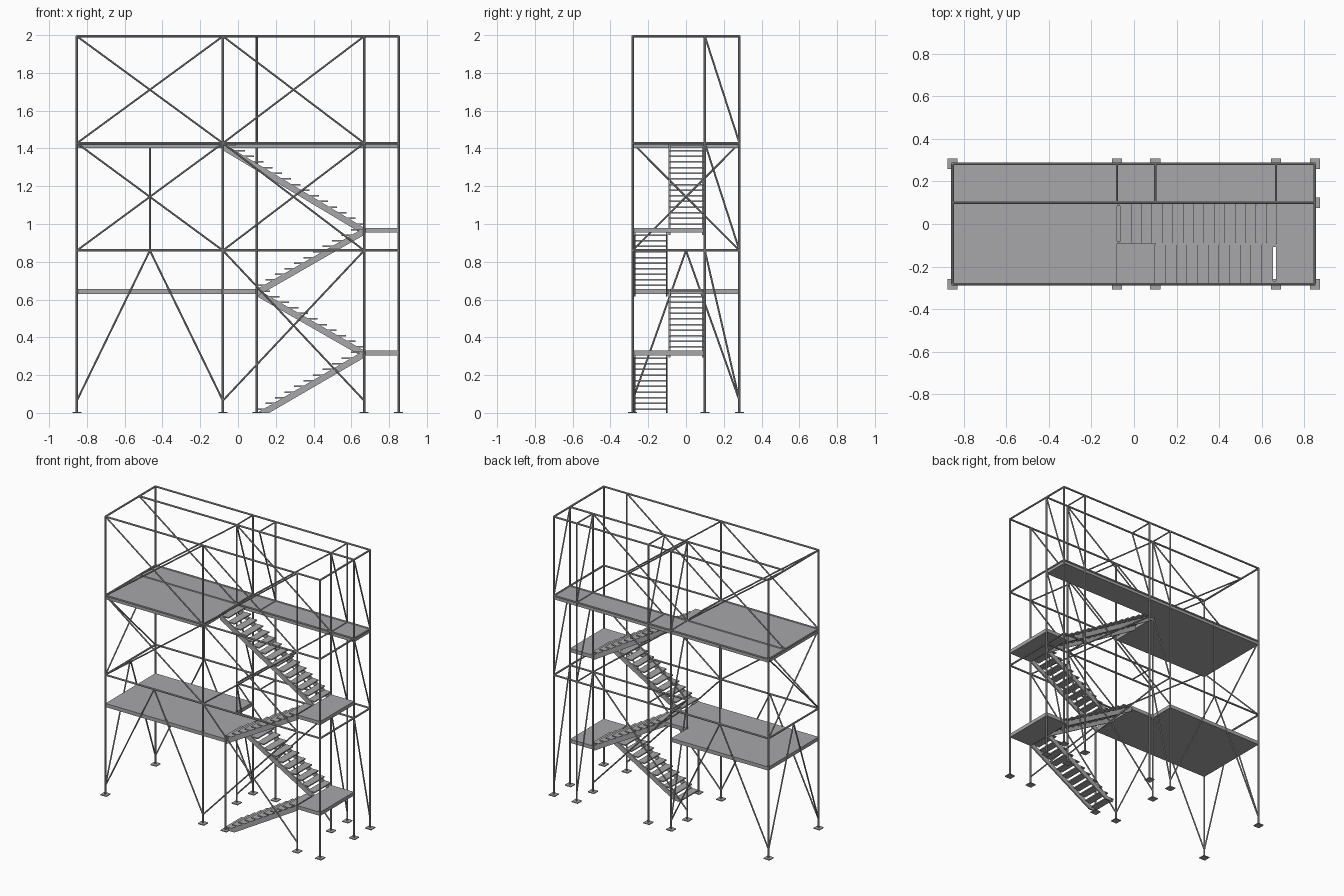
import bpy, bmesh
from mathutils import Vector, Matrix

cube = bpy.data.objects.get("Cube")
if cube:
    bpy.data.objects.remove(cube, do_unlink=True)

steel = bpy.data.materials.new("grey steel")
steel.use_nodes = True
GREY = (0.39, 0.39, 0.40, 1)
steel.diffuse_color = GREY
steel.node_tree.nodes["Principled BSDF"].inputs["Base Color"].default_value = GREY


def finish(name, bm):
    bmesh.ops.recalc_face_normals(bm, faces=bm.faces)
    mesh = bpy.data.meshes.new(name)
    bm.to_mesh(mesh)
    bm.free()
    mesh.materials.append(steel)
    obj = bpy.data.objects.new(name, mesh)
    bpy.context.collection.objects.link(obj)
    return obj


def tube(bm, a, b, radius):
    a, b = Vector(a), Vector(b)
    d = b - a
    m = Matrix.Translation((a + b) / 2) @ d.to_track_quat('Z', 'Y').to_matrix().to_4x4()
    bmesh.ops.create_cone(bm, cap_ends=True, segments=8, radius1=radius,
                          radius2=radius, depth=d.length, matrix=m)


def box(bm, lo, hi):
    lo, hi = Vector(lo), Vector(hi)
    m = Matrix.Translation((lo + hi) / 2) @ Matrix.Diagonal((*(hi - lo), 1))
    bmesh.ops.create_cube(bm, size=1, matrix=m)


def prism(bm, profile, y0, y1):
    """Extrude an x-z outline along y."""
    face = bm.faces.new([bm.verts.new((x, y0, z)) for x, z in profile])
    new = bmesh.ops.extrude_face_region(bm, geom=[face])["geom"]
    verts = [v for v in new if isinstance(v, bmesh.types.BMVert)]
    bmesh.ops.translate(bm, verts=verts, vec=(0, y1 - y0, 0))


# Setting-out lines of the scaffold
XL, XA, XB, XC, XR = -0.853, -0.08, 0.10, 0.668, 0.85
YF, YM, YB = -0.283, 0.10, 0.283
Z0, Z1, Z2, Z3 = 0.065, 0.86, 1.428, 1.994
LOW, MID, HIGH = 0.33, 0.655, 0.98
POST, BRACE = 0.0065, 0.005

# Posts and base plates
posts = [(x, y) for y in (YF, YB) for x in (XL, XA, XC, XR)]
posts += [(XB, YB)] + [(x, YM) for x in (XA, XC, XR)]
bm, plates = bmesh.new(), bmesh.new()
for x, y in posts + [(XB, YF)]:
    top = Z3 if (x, y) in posts else MID
    tube(bm, (x, y, 0), (x, y, top), POST)
    box(plates, (x - 0.024, y - 0.024, 0), (x + 0.024, y + 0.024, 0.006))
finish("posts", bm)
finish("base_plates", plates)

# Horizontal rails
bm = bmesh.new()
for z in (Z1, Z2, Z3):
    for y in (YF, YM, YB):
        if not (z == Z1 and y == YM):
            tube(bm, (XL, y, z), (XR, y, z), POST)
    for x in (XL, XR):
        tube(bm, (x, YF, z), (x, YB, z), POST)
tube(bm, (XA, YM, Z1), (XR, YM, Z1), POST)
for x in (XA, XB, XC):
    for z in (Z1, Z2, Z3):
        tube(bm, (x, YM, z), (x, YB, z), BRACE)
finish("rails", bm)


def cross(bm, x0, x1, y, z0, z1):
    tube(bm, (x0, y, z0), (x1, y, z1), BRACE)
    tube(bm, (x0, y, z1), (x1, y, z0), BRACE)


# Long side braces
bm = bmesh.new()
for y in (YF, YM):
    cross(bm, XL, XA, y, Z2, Z3)
    for lo, hi in ((Z0, Z1), (Z1, Z2), (Z2, Z3)):
        cross(bm, XA, XC, y, lo, hi)
cross(bm, XL, XA, YF, Z1, Z2)
mid_x = (XL + XA) / 2
for y in (YF, YB):
    for x in (XL, XA):
        tube(bm, (x, y, Z0), (mid_x, y, Z1), BRACE)
tube(bm, (mid_x, YB, Z1), (mid_x, YB, Z2), BRACE)
finish("side_braces", bm)

# Braces across the depth
bm = bmesh.new()
for x in (XA, XB, XC, XR):
    for lo, hi in ((Z0, Z1), (Z1, Z2), (Z2, Z3)):
        if x != XB or lo == Z2:
            tube(bm, (x, YM, hi), (x, YB, lo), BRACE)
for y, other in ((YF, YB), (YB, YF)):
    tube(bm, (XL, y, Z0), (XL, 0, Z1), BRACE)
    tube(bm, (XL, y, Z1), (XL, other, Z2), BRACE)
finish("cross_braces", bm)


def deck(name, outline, top):
    """Flat slab from a plan outline."""
    bm = bmesh.new()
    face = bm.faces.new([bm.verts.new((x, y, top)) for x, y in outline])
    new = bmesh.ops.extrude_face_region(bm, geom=[face])["geom"]
    verts = [v for v in new if isinstance(v, bmesh.types.BMVert)]
    bmesh.ops.translate(bm, verts=verts, vec=(0, 0, -0.026))
    finish(name, bm)


# Decks and landings
deck("upper_deck", [(XL, YF), (XA, YF), (XA, YM), (XR, YM), (XR, YB), (XL, YB)], Z2)
deck("lower_deck", [(XL, YF), (XB, YF), (XB, YM), (XA, YM), (XA, YB), (XL, YB)], MID)
for name, z in (("first_landing", LOW), ("second_landing", HIGH)):
    deck(name, [(XC, YF), (XR, YF), (XR, YM), (XC, YM)], z)


def flight(name, x0, z0, x1, z1, y0, y1, count):
    bm = bmesh.new()
    sign = 1 if x1 > x0 else -1
    slope = (z1 - z0) / abs(x1 - x0)
    depth = 0.038
    # Stringers, cut level where they meet the ground
    heel = (x0, z0 - depth) if z0 > depth else (x0 + sign * depth / slope, 0)
    outline = [(x0, z0), (x1, z1), (x1, z1 - depth), heel]
    for y in (y0, y1 - 0.01):
        prism(bm, outline, y, y + 0.01)
    # Open treads
    run = (abs(x1 - x0) - 0.015) / count
    rise = (z1 - z0) / count
    for i in range(count):
        a = x0 + sign * (i * run - 0.004)
        b = x0 + sign * (i + 1) * run
        z = z0 + (i + 1) * rise - 0.006
        box(bm, (min(a, b), y0, z - 0.008), (max(a, b), y1, z))
    finish(name, bm)


# Stair flights, front and rear lanes alternating
front, rear = (-0.278, -0.097), (-0.092, 0.094)
flight("stair_flight_1", XB, 0, XC, LOW, *front, 11)
flight("stair_flight_2", XC, LOW, XB, MID, *rear, 11)
flight("stair_flight_3", XB, MID, XC, HIGH, *front, 11)
flight("stair_flight_4", XC, HIGH, XA, Z2, *rear, 15)
